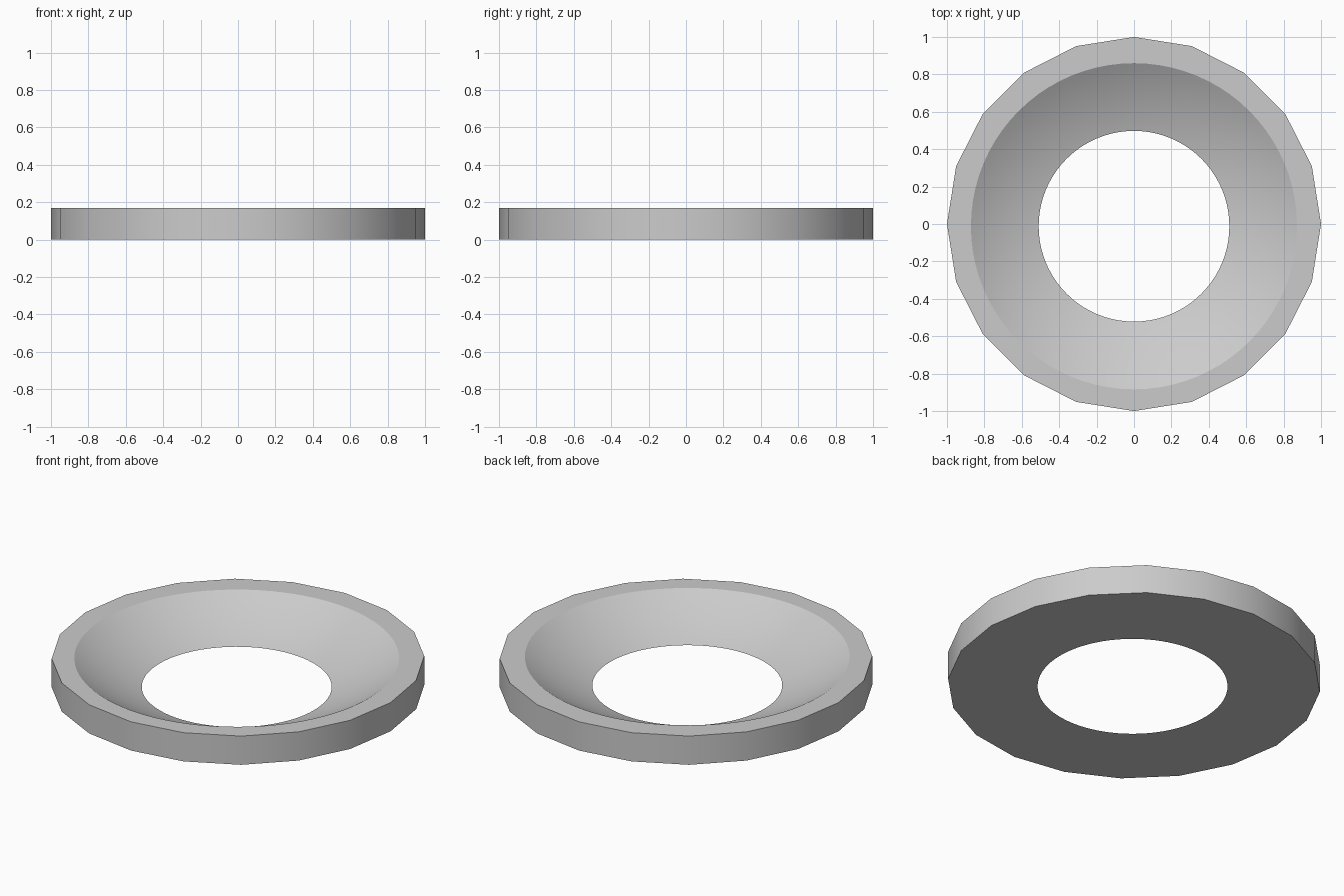
import bpy
import math

if "Cube" in bpy.data.objects:
    bpy.data.objects.remove(bpy.data.objects["Cube"], do_unlink=True)

HEIGHT = 0.17
HOLE_RADIUS, RIM_RADIUS = 0.51, 0.872
OFFSET_Y = -0.012  # the dished seat sits slightly off centre

# Grey metal
grey = bpy.data.materials.new("grey_metal")
grey.use_nodes = True
colour = (0.6, 0.6, 0.6, 1)
grey.diffuse_color = colour
grey.node_tree.nodes["Principled BSDF"].inputs["Base Color"].default_value = colour

# Twenty-sided washer body
bpy.ops.mesh.primitive_cylinder_add(vertices=20, radius=1, depth=HEIGHT,
                                    location=(0, 0, HEIGHT / 2))
washer = bpy.context.object
washer.name = "dished_washer"
washer.data.materials.append(grey)

# Ball that passes through both the rim circle and the hole circle
centre_z = (RIM_RADIUS**2 + HEIGHT**2 - HOLE_RADIUS**2) / (2 * HEIGHT)
ball_radius = math.hypot(centre_z, HOLE_RADIUS)
bpy.ops.mesh.primitive_uv_sphere_add(segments=80, ring_count=128, radius=ball_radius,
                                     location=(0, OFFSET_Y, centre_z))
ball = bpy.context.object
ball.name = "seat_cutter"
ball.data.materials.append(grey)
ball.hide_render = True

# Cut the spherical seat
cut = washer.modifiers.new("spherical_seat", 'BOOLEAN')
cut.operation = 'DIFFERENCE'
cut.solver = 'EXACT'
cut.object = ball
bpy.ops.object.select_all(action='DESELECT')
washer.select_set(True)
bpy.context.view_layer.objects.active = washer
bpy.ops.object.modifier_apply(modifier=cut.name)
bpy.data.objects.remove(ball, do_unlink=True)

# Smooth wall and seat, crisp rims
bpy.ops.object.shade_smooth_by_angle(angle=math.radians(24))
